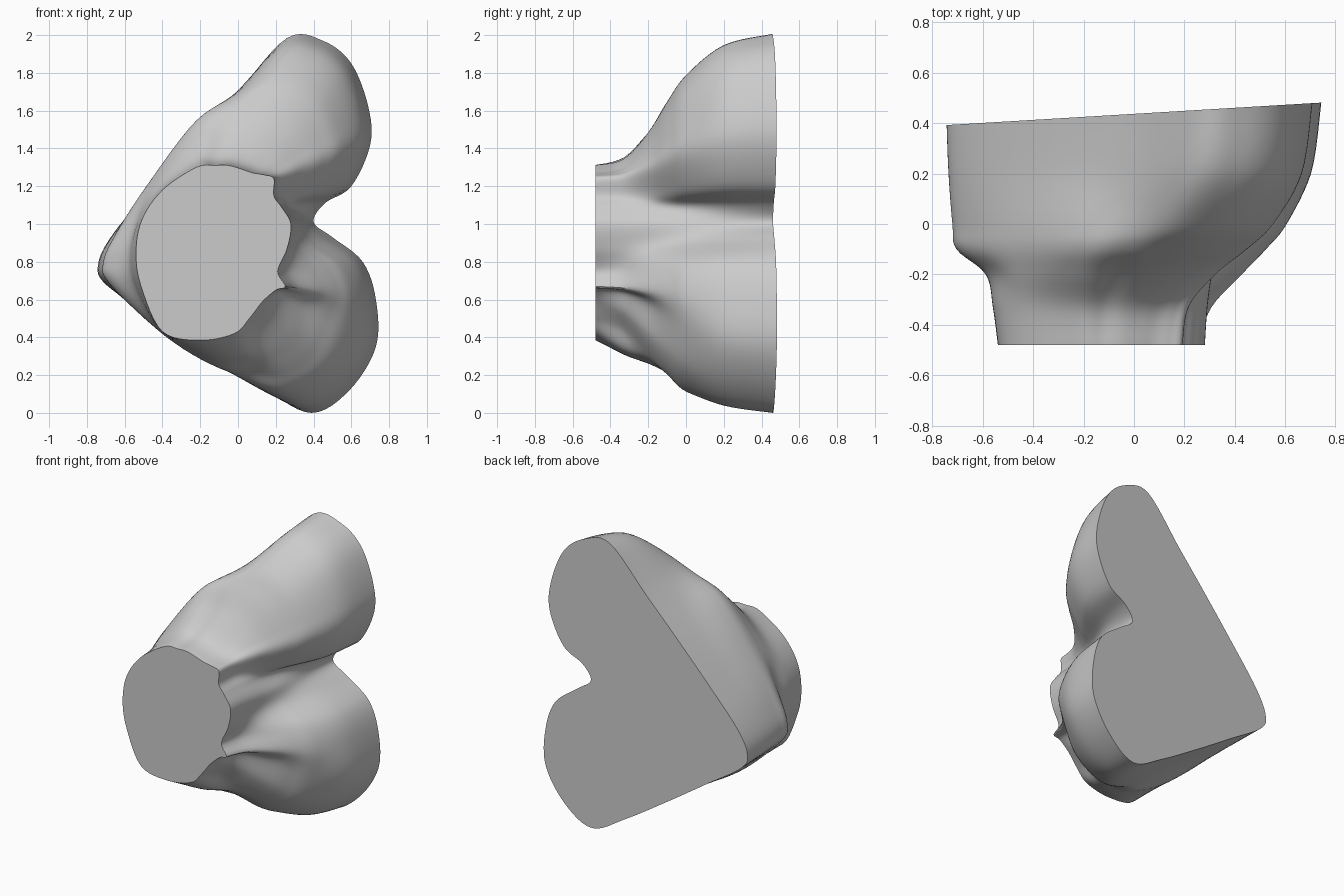
import bpy, bmesh, math
from mathutils import Vector

if "Cube" in bpy.data.objects:
    bpy.data.objects.remove(bpy.data.objects["Cube"])

# How far a rail has travelled from the front stem outline to the back outline
# at each depth in LEVELS
LEVELS = (-.33, -.20, -.10, .0, .20)
FRONT_Y = -.48
NOTCH = (.08, .22, .37, .53, .82)
GROOVE = (.05, .14, .24, .38, .75)
UNDER = (.04, .18, .38, .60, .90)
UPPER = (.05, .26, .50, .70, .92)
RIDGE = (.08, .42, .82, .98, 1.03)
BULGE = (.25, 1.00, 1.50, 1.50, 1.15)
TIP = (.10, .24, .80, .88, .96)
FLAT = (.00, -.10, -.30, -.10, .55)
BELLY = (.90, 1.50, 1.95, 1.80, 1.35)
KEEL = (.30, .48, .70, .98, 1.06)
LOWER = (.12, .37, .57, .74, .92)

# Rails: stem x, z -> back x, z, with the profile in between
RAILS = [
    (.28, 1.00, .40, 1.01, NOTCH),
    (.23, 1.09, .46, 1.11, GROOVE), (.19, 1.15, .60, 1.20, UNDER),
    (.19, 1.24, .70, 1.42, UPPER), (.14, 1.26, .69, 1.62, UPPER),
    (.08, 1.27, .60, 1.85, UPPER), (.02, 1.29, .45, 1.97, UPPER),
    (-.05, 1.31, .26, 1.985, UPPER), (-.12, 1.31, .00, 1.70, RIDGE),
    (-.22, 1.30, -.22, 1.46, BULGE), (-.40, 1.18, -.45, 1.20, BULGE),
    (-.51, 1.02, -.66, .95, TIP), (-.54, .84, -.74, .79, TIP),
    (-.51, .66, -.70, .68, TIP), (-.40, .43, -.45, .51, FLAT),
    (-.20, .385, -.15, .31, BELLY), (-.02, .42, .15, .12, KEEL),
    (.06, .50, .39, .00, LOWER), (.13, .59, .59, .12, LOWER),
    (.20, .65, .73, .35, UPPER), (.25, .67, .73, .60, LOWER),
    (.21, .75, .66, .80, LOWER), (.26, .87, .50, .93, NOTCH),
]


def spline(points, steps, closed):
    """Smooth curve through the points."""
    n, out = len(points), []
    for i in range(n if closed else n - 1):
        ids = [i - 1, i, i + 1, i + 2]
        p0, p1, p2, p3 = [points[k % n if closed else min(max(k, 0), n - 1)] for k in ids]
        for s in range(steps):
            t = s / steps
            out.append(.5 * (2 * p1 + (p2 - p0) * t
                             + (2 * p0 - 5 * p1 + 4 * p2 - p3) * t * t
                             + (3 * p1 - p0 - 3 * p2 + p3) * t ** 3))
    if not closed:
        out.append(points[-1].copy())
    return out


# Run each rail from front to back, then round the rings
rails = []
for sx, sz, kx, kz, profile in RAILS:
    a, b = Vector((sx, 0, sz)), Vector((kx, 0, kz))
    pts = [Vector((sx, FRONT_Y, sz))]
    for y, f in zip(LEVELS, profile):
        p = a + (b - a) * f
        pts.append(Vector((p.x, y, p.z)))
    pts.append(Vector((kx, .437 + .06 * kx, kz)))  # slanted back plane
    rails.append(spline(pts, 6, False))
rings = [spline([r[j] for r in rails], 6, True) for j in range(len(rails[0]))]

# Two-lobed body with flat cut front stem and slanted flat back
bm = bmesh.new()
loops = [[bm.verts.new(p) for p in ring] for ring in rings]
count = len(loops[0])
for lo, hi in zip(loops, loops[1:]):
    for i in range(count):
        k = (i + 1) % count
        bm.faces.new((lo[i], lo[k], hi[k], hi[i]))
caps = [bm.faces.new(loops[0]), bm.faces.new(loops[-1])]
bmesh.ops.recalc_face_normals(bm, faces=bm.faces)
bmesh.ops.triangulate(bm, faces=caps)

mesh = bpy.data.meshes.new("two_lobed_body")
bm.to_mesh(mesh)
bm.free()
body = bpy.data.objects.new("two_lobed_body", mesh)
bpy.context.collection.objects.link(body)
bpy.context.view_layer.objects.active = body
body.select_set(True)
bpy.ops.object.shade_smooth_by_angle(angle=math.radians(35))
